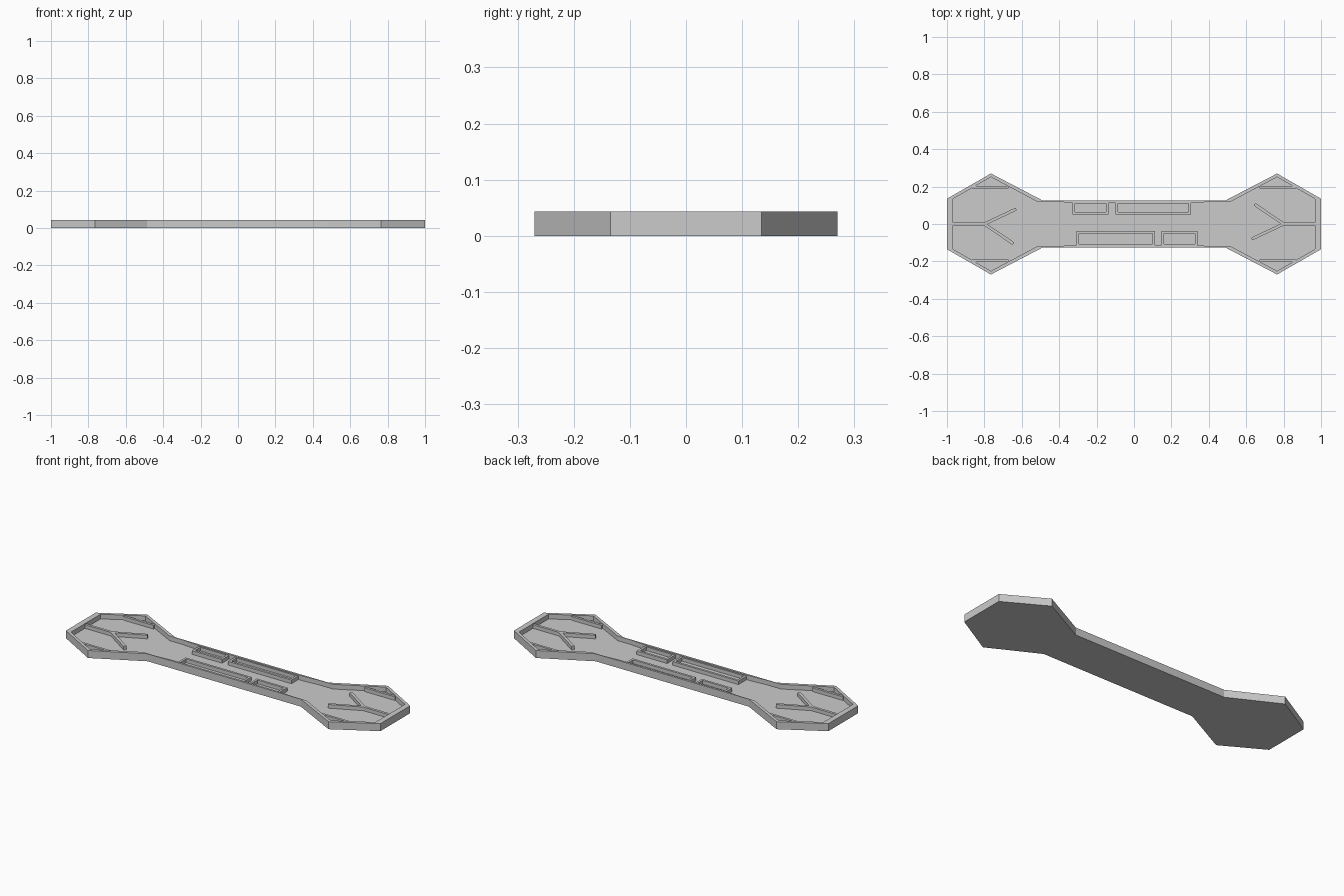
import bpy, bmesh, math

if "Cube" in bpy.data.objects:
    bpy.data.objects.remove(bpy.data.objects["Cube"])

H, FLOOR, RIDGE = 0.043, 0.016, 0.037


def finish(bm, name):
    bmesh.ops.recalc_face_normals(bm, faces=bm.faces)
    me = bpy.data.meshes.new(name)
    bm.to_mesh(me)
    bm.free()
    ob = bpy.data.objects.new(name, me)
    bpy.context.collection.objects.link(ob)
    return ob


def full_loop(q):
    # mirror a quarter profile into a closed outline
    left = [(-x, y) for x, y in reversed(q)]
    top = q + left
    return top + [(x, -y) for x, y in reversed(top)]


# tray: solid outline with sunken floor
outer = full_loop([(1, .135), (.765, .27), (.487, .125), (.44, .125), (.33, .125)])
inner = full_loop([(.968, .134), (.765, .251), (.52, .121), (.44, .121), (.33, .113)])
bm = bmesh.new()
rings = [[bm.verts.new((x, y, z)) for x, y in pts]
         for pts, z in ((outer, 0), (outer, H), (inner, H), (inner, FLOOR))]
n = len(outer)
for a, b in zip(rings, rings[1:]):
    for i in range(n):
        j = (i + 1) % n
        bm.faces.new((a[i], a[j], b[j], b[i]))
bm.faces.new(rings[0])
bm.faces.new(rings[-1])
finish(bm, "tray")


def bar(name, p, q, w, top=RIDGE):
    # straight ridge standing on the floor between two points
    dx, dy = q[0] - p[0], q[1] - p[1]
    l = math.hypot(dx, dy)
    nx, ny = -dy / l * w / 2, dx / l * w / 2
    c = [(p[0] + nx, p[1] + ny), (q[0] + nx, q[1] + ny),
         (q[0] - nx, q[1] - ny), (p[0] - nx, p[1] - ny)]
    bm = bmesh.new()
    lo = [bm.verts.new((x, y, FLOOR - .002)) for x, y in c]
    hi = [bm.verts.new((x, y, top)) for x, y in c]
    bm.faces.new(lo)
    bm.faces.new(hi)
    for i in range(4):
        j = (i + 1) % 4
        bm.faces.new((lo[i], lo[j], hi[j], hi[i]))
    return finish(bm, name)


# forked ridges and corner webs; right end is the left end turned half round
for s, side in ((1, "left"), (-1, "right")):
    bar(f"{side}_fork_stem", (-.975 * s, 0), (-.795 * s, 0), .015)
    bar(f"{side}_fork_arm_a", (-.80 * s, 0), (-.63 * s, .08 * s), .016)
    bar(f"{side}_fork_arm_b", (-.80 * s, 0), (-.645 * s, -.105 * s), .016)
    for t, where in ((1, "back"), (-1, "front")):
        bar(f"{side}_{where}_web", (-.865 * s, .197 * t), (-.67 * s, .197 * t), .014)


def frame(name, x0, x1, y0, y1, w=.013):
    # rectangular pocket walls
    bm = bmesh.new()
    o = [(x0, y0), (x1, y0), (x1, y1), (x0, y1)]
    k = [(x0 + w, y0 + w), (x1 - w, y0 + w), (x1 - w, y1 - w), (x0 + w, y1 - w)]
    r = [[bm.verts.new((x, y, z)) for x, y in pts]
         for pts, z in ((o, FLOOR - .002), (o, RIDGE), (k, RIDGE), (k, FLOOR - .002))]
    for a, b in zip(r, r[1:] + r[:1]):
        for i in range(4):
            j = (i + 1) % 4
            bm.faces.new((a[i], a[j], b[j], b[i]))
    finish(bm, name)


# side pockets
frame("back_short_pocket", -.329, -.136, .050, .122)
frame("back_long_pocket", -.099, .305, .050, .122)
frame("front_long_pocket", -.307, .112, -.120, -.038)
frame("front_short_pocket", .147, .340, -.120, -.038)
